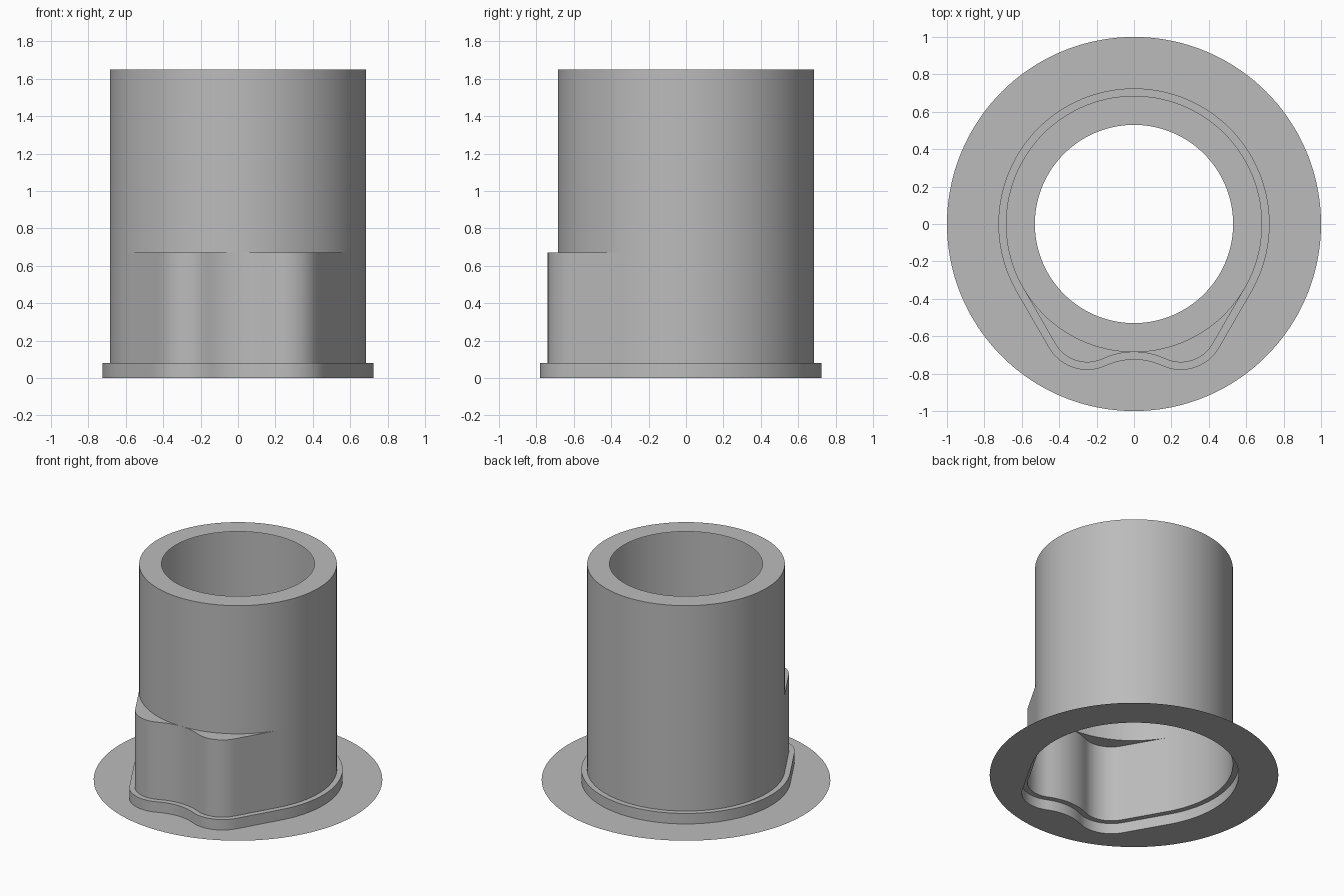
import bpy
import bmesh
from math import radians, degrees, cos, sin, atan2, hypot
from mathutils import Vector

cube = bpy.data.objects.get("Cube")
if cube:
    bpy.data.objects.remove(cube)

TUBE_R, HOLE_R, PLATE_R = 0.685, 0.53, 1.0
STEP_Z, LEDGE_Z, TOP_Z = 0.08, 0.67, 1.65
COLLAR = 0.04

grey = bpy.data.materials.new("plain grey")
grey.use_nodes = True
colour = (0.5, 0.5, 0.5, 1)
grey.diffuse_color = colour
grey.node_tree.nodes["Principled BSDF"].inputs["Base Color"].default_value = colour


def arc(cx, cy, r, start, end, steps):
    """Points on an arc, angles in degrees."""
    angles = [radians(start + (end - start) * i / steps) for i in range(steps + 1)]
    return [Vector((cx + r * cos(a), cy + r * sin(a))) for a in angles]


def outline(offset):
    """Round body with two front lobes and a shallow dip between them."""
    # Lobe circle touches the line that leaves the tube at -30 degrees
    lx, bottom = 0.25, 0.74
    lobe = 2 * (TUBE_R - lx * cos(radians(30)) - bottom / 2)
    ly = lobe - bottom
    # Dip circle touches both lobes and the front of the tube
    d = ly + TUBE_R
    dip = (lx * lx + d * d - lobe * lobe) / (2 * (lobe - d))
    dy = -TUBE_R - dip
    meet = degrees(atan2(dy - ly, -lx))
    half = degrees(atan2(lx, ly - dy))

    back = arc(0, 0, TUBE_R + offset, -30, 210, 96)
    left = arc(-lx, ly, lobe + offset, -150, -180 - meet, 12)
    middle = arc(0, dy, dip - offset, 90 + half, 90 - half, 14)
    right = arc(lx, ly, lobe + offset, meet, -30, 12)
    flank_l = [back[-1].lerp(left[0], i / 8) for i in range(1, 8)]
    flank_r = [right[-1].lerp(back[0], i / 8) for i in range(1, 8)]
    return back + flank_l + left + middle[1:-1] + right + flank_r


def circle(r):
    """Circle whose points line up with the body outline."""
    return [p.normalized() * r for p in outline(0)]


def loft(name, *rings):
    """Join (points, height) rings, lowest or outermost first."""
    bm = bmesh.new()
    loops = [[bm.verts.new((p.x, p.y, z)) for p in pts] for pts, z in rings]
    for a, b in zip(loops, loops[1:]):
        n = len(a)
        for i in range(n):
            j = (i + 1) % n
            bm.faces.new((a[i], a[j], b[j], b[i]))
    # Close up where neighbouring rings touch
    bmesh.ops.remove_doubles(bm, verts=bm.verts, dist=0.0002)
    mesh = bpy.data.meshes.new(name)
    bm.to_mesh(mesh)
    bm.free()
    mesh.materials.append(grey)
    ob = bpy.data.objects.new(name, mesh)
    bpy.context.collection.objects.link(ob)
    bpy.ops.object.select_all(action='DESELECT')
    ob.select_set(True)
    bpy.context.view_layer.objects.active = ob
    bpy.ops.object.shade_smooth_by_angle(angle=radians(30))
    return ob


body, collar, tube = outline(0), outline(COLLAR), circle(TUBE_R)

# Thin flat plate around the foot
loft("base_plate", (circle(PLATE_R), 0), (collar, 0))
# Low step around the foot of the body
loft("foot_collar", (collar, 0), (collar, STEP_Z), (body, STEP_Z))
# Lobed lower body with the ledge on top
loft("lower_body", (body, STEP_Z), (body, LEDGE_Z), (tube, LEDGE_Z))
# Round tube with its inward rim
loft("upper_tube", (tube, LEDGE_Z), (tube, TOP_Z), (circle(HOLE_R), TOP_Z))
